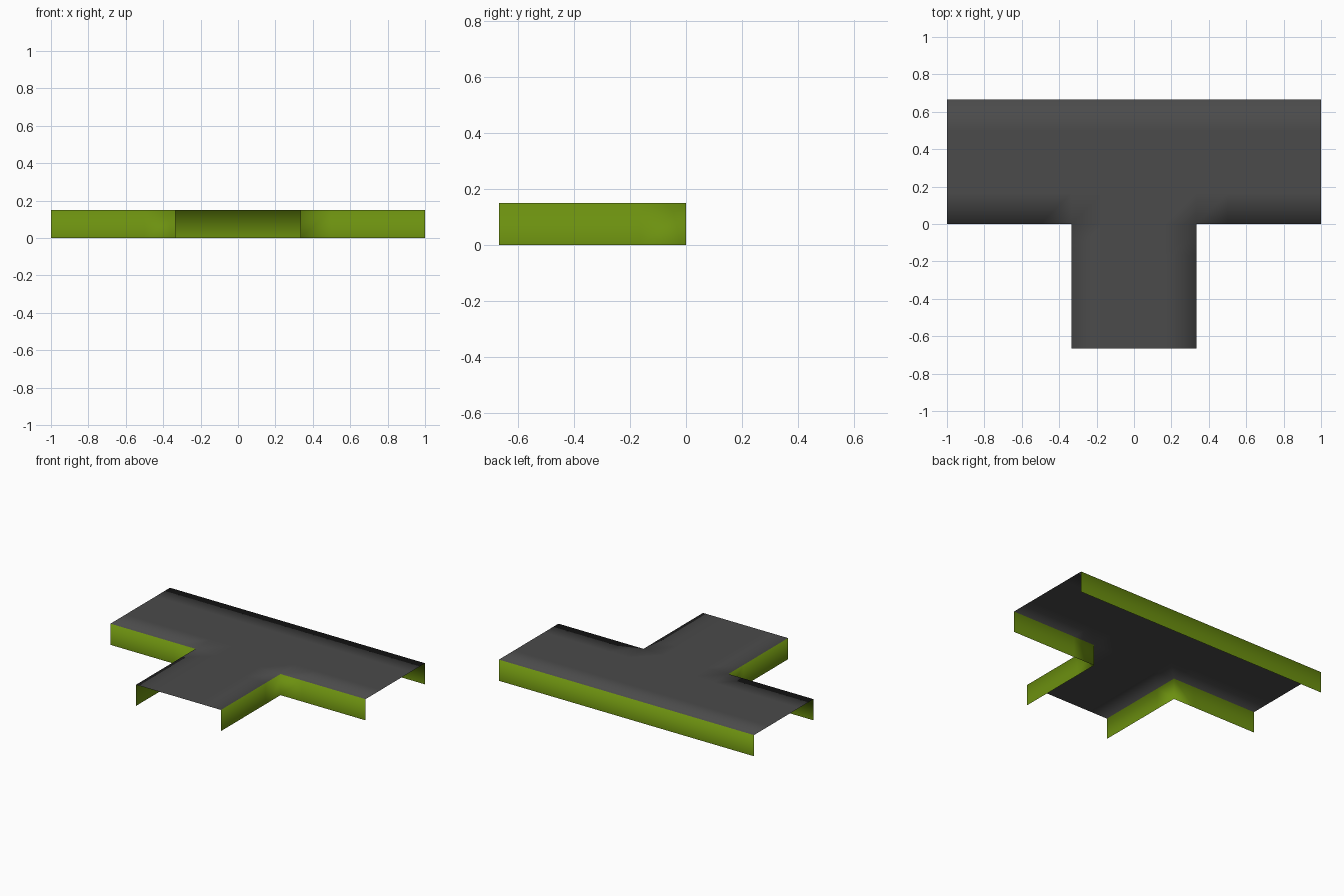
import bpy, bmesh

if "Cube" in bpy.data.objects:
    bpy.data.objects.remove(bpy.data.objects["Cube"])

STEP = 1 / 6      # grid cell size
HEIGHT = 0.15


def material(name, rgb):
    m = bpy.data.materials.new(name)
    m.diffuse_color = (*rgb, 1)
    m.use_nodes = True
    m.node_tree.nodes["Principled BSDF"].inputs["Base Color"].default_value = m.diffuse_color
    return m


# T-shaped deck: a grid with the two front corners removed
bm = bmesh.new()
verts = {}


def vert(i, j):
    if (i, j) not in verts:
        verts[i, j] = bm.verts.new((i * STEP, j * STEP, HEIGHT))
    return verts[i, j]


for i in range(-6, 6):
    for j in range(-4, 4):
        if j >= 0 or -2 <= i < 2:
            bm.faces.new([vert(i, j), vert(i + 1, j), vert(i + 1, j + 1), vert(i, j + 1)])


# Skirt walls hang from every border edge except the three open road ends
def is_open_end(e):
    a, b = (v.co for v in e.verts)
    return all(abs(p.x) > 0.99 for p in (a, b)) or all(p.y < -0.66 for p in (a, b))


rim = [e for e in bm.edges if e.is_boundary and not is_open_end(e)]
new = bmesh.ops.extrude_edge_only(bm, edges=rim)["geom"]
for g in new:
    if isinstance(g, bmesh.types.BMVert):
        g.co.z = 0
bmesh.ops.recalc_face_normals(bm, faces=bm.faces)
bm.normal_update()
if max(bm.faces, key=lambda f: abs(f.normal.z)).normal.z < 0:
    bmesh.ops.reverse_faces(bm, faces=bm.faces)
    bm.normal_update()

# Asphalt on the flat deck, grass on the walls
for f in bm.faces:
    f.smooth = True
    f.material_index = 0 if abs(f.normal.z) > 0.5 else 1

mesh = bpy.data.meshes.new("road_junction")
bm.to_mesh(mesh)
bm.free()
mesh.materials.append(material("asphalt grey", (0.07, 0.07, 0.07)))
mesh.materials.append(material("grass green", (0.15, 0.28, 0.005)))
bpy.context.collection.objects.link(bpy.data.objects.new("road_junction", mesh))
